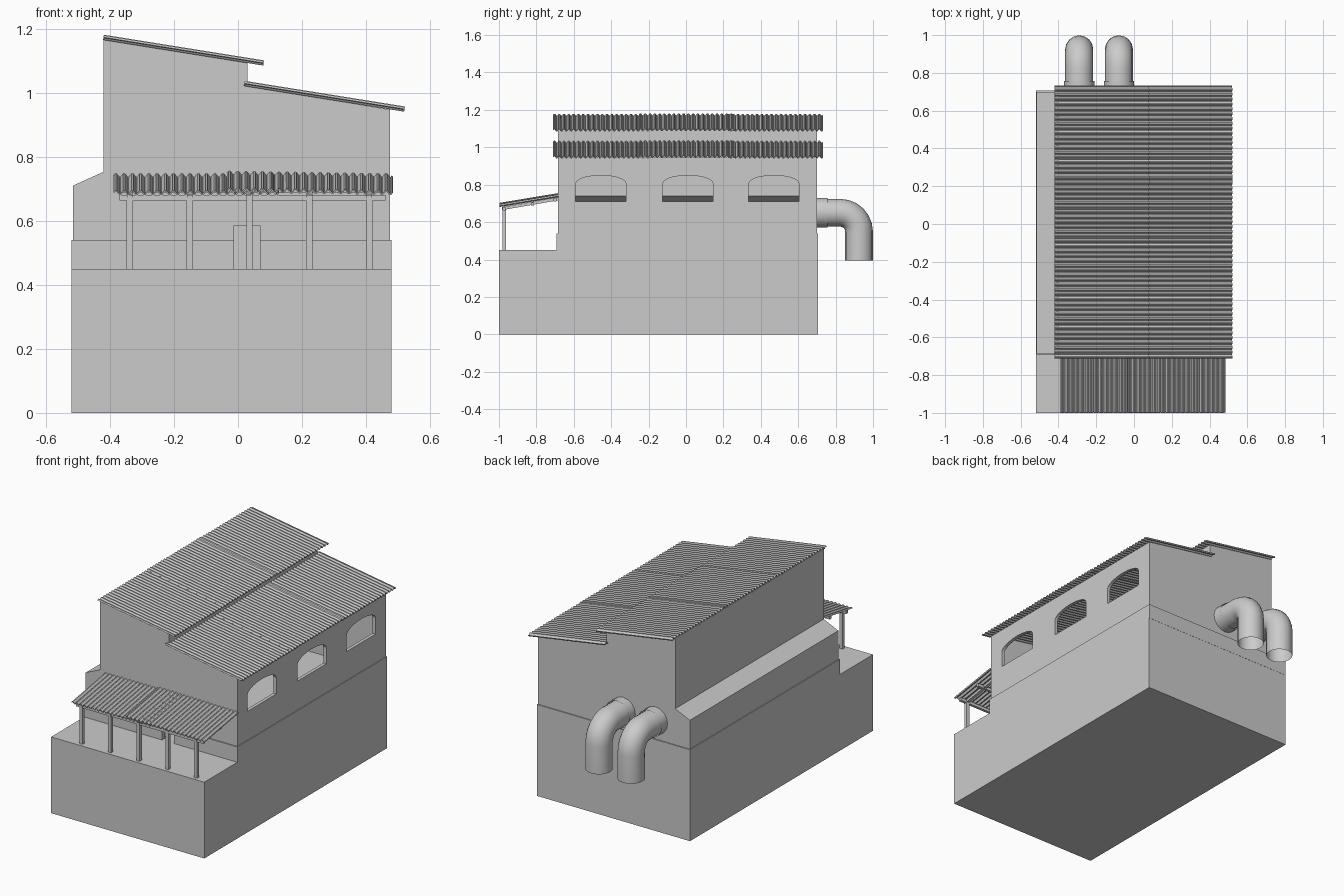
import bpy, bmesh, math
from mathutils import Vector

if "Cube" in bpy.data.objects:
    bpy.data.objects.remove(bpy.data.objects["Cube"])


def finish(name, bm):
    mesh = bpy.data.meshes.new(name)
    bm.to_mesh(mesh)
    bm.free()
    ob = bpy.data.objects.new(name, mesh)
    bpy.context.collection.objects.link(ob)
    return ob


def thicken(ob, t, offset=-1):
    m = ob.modifiers.new("thickness", 'SOLIDIFY')
    m.thickness, m.offset, m.use_even_offset = t, offset, True


def prism(name, pts, axis, a, b, remove=None):
    """Extrude a profile along x (pts are y,z) or y (pts are x,z); remove(face) opens faces."""
    bm = bmesh.new()
    co = (lambda p, d: (d, p[0], p[1])) if axis == 'x' else (lambda p, d: (p[0], d, p[1]))
    face = bm.faces.new([bm.verts.new(co(p, a)) for p in pts])
    ext = bmesh.ops.extrude_face_region(bm, geom=[face])
    shift = Vector((b - a, 0, 0) if axis == 'x' else (0, b - a, 0))
    bmesh.ops.translate(bm, vec=shift, verts=[v for v in ext['geom'] if isinstance(v, bmesh.types.BMVert)])
    bmesh.ops.recalc_face_normals(bm, faces=bm.faces[:])
    if remove:
        bm.normal_update()
        bmesh.ops.delete(bm, geom=[f for f in bm.faces if remove(f)], context='FACES')
    return finish(name, bm)


def box(name, x0, x1, y0, y1, z0, z1, remove=None):
    return prism(name, [(x0, z0), (x1, z0), (x1, z1), (x0, z1)], 'y', y0, y1, remove)


def sheet(name, start, across, down, waves=20, amp=0.006):
    """Corrugated sheet: the wave runs along 'across', the ridges along 'down'."""
    start, across, down = Vector(start), Vector(across), Vector(down)
    up = across.cross(down).normalized()
    up = up if up.z > 0 else -up
    bm = bmesh.new()
    n, prev = waves * 6, None
    for i in range(n + 1):
        p = start + across * (i / n) + up * amp * math.sin(i * math.pi / 3)
        cur = (bm.verts.new(p), bm.verts.new(p + down))
        if prev:
            bm.faces.new((prev[0], cur[0], cur[1], prev[1]))
        prev = cur
    bmesh.ops.recalc_face_normals(bm, faces=bm.faces[:])
    thicken(finish(name, bm), 0.004, 0)


def cut(ob, cutter):
    cutter.hide_render = True
    cutter.hide_set(True)
    m = ob.modifiers.new("opening", 'BOOLEAN')
    m.operation, m.solver, m.object = 'DIFFERENCE', 'EXACT', cutter


# Base block and thin plinth band
box("base", -0.52, 0.48, -1.0, 0.705, 0, 0.45)
band = box("plinth_band", -0.52, 0.48, -0.692, 0.706, 0.45, 0.54, lambda f: abs(f.normal.z) > 0.9)
thicken(band, 0.01)

# Hollow walls with side lean-to, open under the roof sheets
outline = [(-0.515, 0.45), (0.475, 0.45), (0.475, 0.947), (0.03, 1.022), (0.03, 1.096),
           (-0.42, 1.168), (-0.42, 0.753), (-0.515, 0.71)]
walls = prism("walls", outline, 'y', -0.685, 0.70,
              lambda f: f.normal.z < -0.9 or (f.normal.z > 0.9 and f.calc_center_median().z > 0.8))
thicken(walls, 0.02)

# Arched side windows
for i, yc in enumerate((-0.455, 0.01, 0.47)):
    arch = [(yc + 0.135 * math.cos(math.pi * k / 10), 0.805 + 0.045 * math.sin(math.pi * k / 10))
            for k in range(11)]
    cut(walls, prism(f"window_cutter_{i}", arch + [(yc - 0.135, 0.71), (yc + 0.135, 0.71)], 'x', 0.4, 0.55))

# Small front doorway
door = box("door_cutter", -0.012, 0.068, -0.75, -0.62, 0.44, 0.585)
cut(walls, door)
cut(band, door)

# Main roof: two levels of three overlapping sheets
for level, (x, z) in {"upper": (-0.42, 1.172), "lower": (0.02, 1.028)}.items():
    for i, y in enumerate((-0.71, -0.25, 0.22)):
        sheet(f"{level}_roof_sheet_{i}", (x, y, z + 0.002 * (i == 1)), (0, 0.512, 0), (0.5, 0, -0.08))

# Porch roof sheets
sheet("porch_sheet_left", (-0.388, -0.683, 0.74), (0.515, 0, 0), (0, -0.314, -0.052))
sheet("porch_sheet_right", (-0.033, -0.683, 0.748), (0.515, 0, -0.008), (0, -0.314, -0.052))

# Porch posts, rafters and purlins
for i in range(5):
    x = -0.338 + 0.187 * i
    box(f"porch_post_{i}", x - 0.01, x + 0.01, -0.982, -0.962, 0.45, 0.672)
    prism(f"porch_rafter_{i}", [(-0.985, 0.664), (-0.985, 0.68), (-0.67, 0.735), (-0.67, 0.719)],
          'x', x - 0.009, x + 0.009)
for i, (y, z) in enumerate(((-0.972, 0.663), (-0.82, 0.688), (-0.70, 0.71))):
    box(f"porch_purlin_{i}", -0.37, 0.46, y - 0.008, y + 0.008, z, z + 0.018)


# Bent exhaust pipes with wall collars
def tube(name, path, radius):
    cu = bpy.data.curves.new(name, 'CURVE')
    cu.dimensions = '3D'
    cu.bevel_depth, cu.bevel_resolution = radius, 6
    sp = cu.splines.new('POLY')
    sp.points.add(len(path) - 1)
    for p, c in zip(sp.points, path):
        p.co = (*c, 1)
    sp.use_smooth = True
    ob = bpy.data.objects.new(name, cu)
    bpy.context.collection.objects.link(ob)


for i, x in enumerate((-0.29, -0.08)):
    bend = [(x, 0.825 + 0.1 * math.sin(a), 0.55 + 0.1 * math.cos(a))
            for a in (math.pi * k / 12 for k in range(7))]
    tube(f"exhaust_pipe_{i}", [(x, 0.68, 0.65)] + bend + [(x, 0.925, 0.395)], 0.074)
    tube(f"pipe_collar_{i}", [(x, 0.69, 0.65), (x, 0.757, 0.65)], 0.08)
